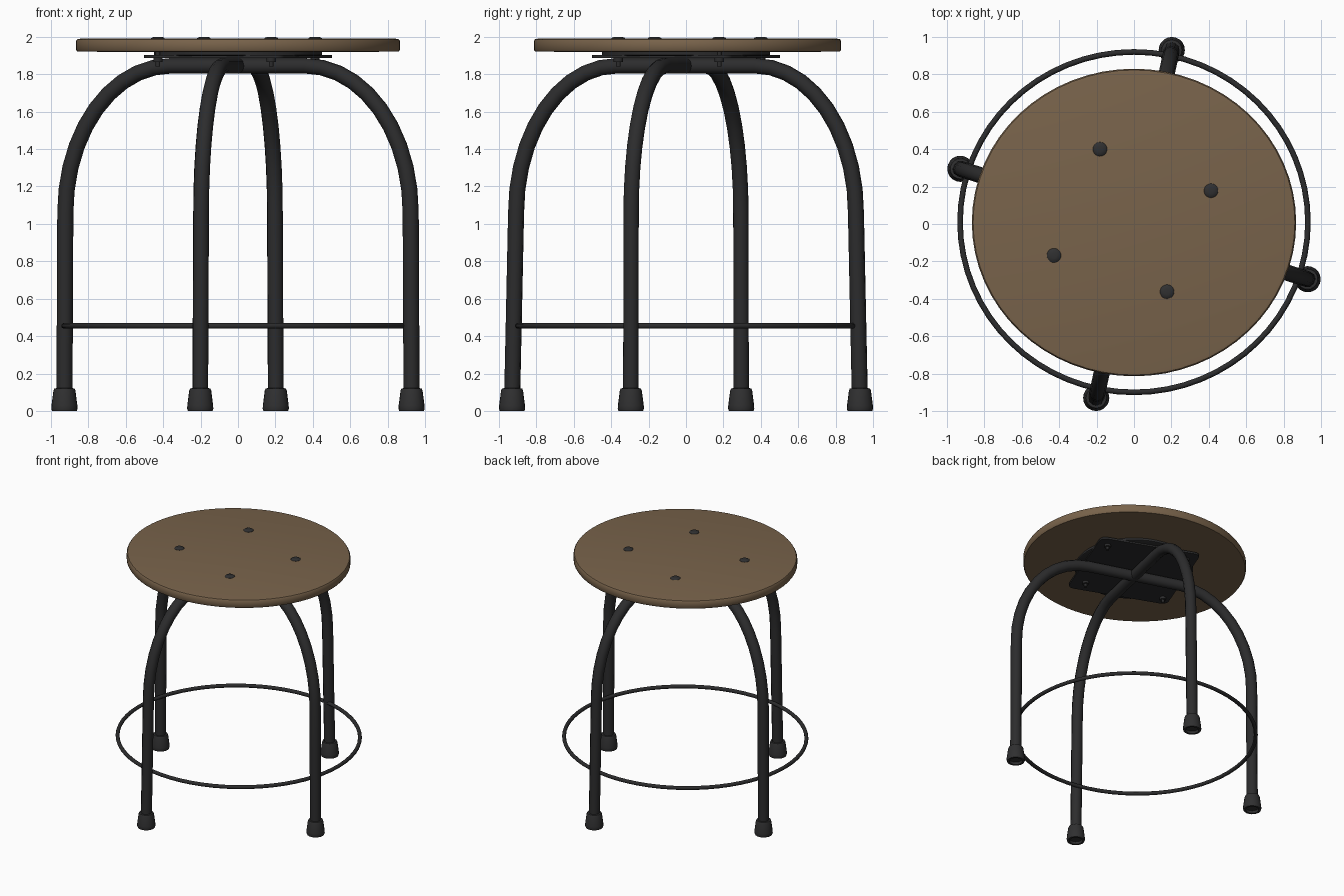
import bpy, bmesh, math
from mathutils import Vector

if "Cube" in bpy.data.objects:
    bpy.data.objects.remove(bpy.data.objects["Cube"])


def material(name, col):
    m = bpy.data.materials.new(name)
    m.diffuse_color = (*col, 1)
    m.use_nodes = True
    m.node_tree.nodes["Principled BSDF"].inputs["Base Color"].default_value = m.diffuse_color
    return m


WOOD = material("brown_wood", (0.19, 0.125, 0.07))
STEEL = material("black_steel", (0.025, 0.025, 0.026))
RUBBER = material("dark_rubber", (0.029, 0.029, 0.030))


def finish(ob, mat, angle=40):
    ob.data.materials.clear()
    ob.data.materials.append(mat)
    bpy.ops.object.select_all(action='DESELECT')
    ob.select_set(True)
    bpy.context.view_layer.objects.active = ob
    bpy.ops.object.shade_smooth_by_angle(angle=math.radians(angle))
    return ob


def add_mesh(name, bm, mat, angle=40):
    bmesh.ops.recalc_face_normals(bm, faces=bm.faces)
    me = bpy.data.meshes.new(name)
    bm.to_mesh(me)
    bm.free()
    ob = bpy.data.objects.new(name, me)
    bpy.context.collection.objects.link(ob)
    return finish(ob, mat, angle)


def lathe(name, profile, mat, sides=24, centre=(0, 0), stretch=(1, 1)):
    """Turned solid: (radius, z) profile from bottom to top, capped."""
    bm = bmesh.new()
    rings = []
    for r, z in profile:
        rings.append([bm.verts.new((
            centre[0] + r * stretch[0] * math.cos(2 * math.pi * i / sides),
            centre[1] + r * stretch[1] * math.sin(2 * math.pi * i / sides), z))
            for i in range(sides)])
    for a, b in zip(rings, rings[1:]):
        for i in range(sides):
            j = (i + 1) % sides
            bm.faces.new((a[i], a[j], b[j], b[i]))
    bm.faces.new(rings[0][::-1])
    bm.faces.new(rings[-1])
    return add_mesh(name, bm, mat)


def tube(name, pts, radius, mat, cyclic=False):
    cu = bpy.data.curves.new(name, 'CURVE')
    cu.dimensions = '3D'
    cu.bevel_depth = radius
    cu.bevel_resolution = 3
    cu.use_fill_caps = True
    sp = cu.splines.new('POLY')
    sp.points.add(len(pts) - 1)
    for p, co in zip(sp.points, pts):
        p.co = (*co, 1)
    sp.use_cyclic_u = cyclic
    ob = bpy.data.objects.new(name, cu)
    bpy.context.collection.objects.link(ob)
    bpy.ops.object.select_all(action='DESELECT')
    ob.select_set(True)
    bpy.context.view_layer.objects.active = ob
    bpy.ops.object.convert(target='MESH')
    ob = bpy.context.view_layer.objects.active
    ob.name = name
    return finish(ob, mat)


# Round wooden seat with softened rims
lathe("seat", [(0.835, 1.92), (0.992, 1.922), (1.0, 1.932), (1.0, 1.976),
               (0.992, 1.987), (0.975, 1.99)], WOOD, 64, (0, 0.008), (0.867, 0.822))


# Two bent tubes crossing under the seat, each forming a pair of legs
def leg_pair(name, foot, lean):
    foot = Vector(foot)
    r = foot.length
    d = foot / r
    knee, start = r - lean, 0.38
    half = [(r, 0.05), (r - lean * 0.5, 0.55)]
    for i in range(11):
        t = math.pi / 2 * i / 10
        half.append((start + (knee - start) * math.cos(t), 1.06 + 0.785 * math.sin(t)))
    path = half + [(-a, z) for a, z in reversed(half)]
    tube(name, [(d.x * a, d.y * a, z) for a, z in path], 0.043, STEEL)
    # Rubber feet, hollow underneath
    for s, side in ((1, "a"), (-1, "b")):
        lathe(name + "_foot_" + side,
              [(0.048, 0.02), (0.05, 0.0), (0.066, 0.0), (0.07, 0.012), (0.069, 0.03),
               (0.059, 0.108), (0.054, 0.12), (0.042, 0.122)],
              RUBBER, 20, (foot.x * s, foot.y * s))


leg_pair("side_legs", (0.928, -0.295), 0.005)
leg_pair("front_back_legs", (0.202, 0.93), 0.022)

# Foot ring
tube("foot_ring", [(0.93 * math.cos(a), 0.01 + 0.91 * math.sin(a), 0.455)
                   for a in (2 * math.pi * i / 64 for i in range(64))],
     0.015, STEEL, True)

# Mounting plate with rounded corners, turned to line up with the bolts
bm = bmesh.new()
turn, h, c = math.radians(-21), 0.40, 0.05
outline = []
for k in range(4):
    q = k * math.pi / 2
    for i in range(5):
        t = q + math.pi / 2 * i / 4
        x = (h - c) * (1 if k in (0, 3) else -1) + c * math.cos(t)
        y = (h - c) * (1 if k in (0, 1) else -1) + c * math.sin(t)
        outline.append((x * math.cos(turn) - y * math.sin(turn),
                        x * math.sin(turn) + y * math.cos(turn)))
low = bm.faces.new([bm.verts.new((x, y, 1.886)) for x, y in outline])
ext = bmesh.ops.extrude_face_region(bm, geom=[low], use_keep_orig=True)
bmesh.ops.translate(bm, vec=(0, 0, 0.016),
                    verts=[v for v in ext["geom"] if isinstance(v, bmesh.types.BMVert)])
add_mesh("mounting_plate", bm, STEEL)

# Swivel disc between the plate and the seat
lathe("swivel_disc", [(0.44, 1.898), (0.45, 1.903), (0.45, 1.922)], STEEL, 40)

# Bolts: domed heads on the seat, shank and nut below the plate
for n, p in enumerate([(-0.182, 0.40), (0.412, 0.178), (-0.428, -0.168), (0.177, -0.362)]):
    lathe(f"bolt_head_{n + 1}", [(0.038, 1.98), (0.038, 1.991), (0.031, 1.997), (0.015, 2.0)],
          RUBBER, 20, p)
    lathe(f"bolt_nut_{n + 1}", [(0.012, 1.842), (0.012, 1.866), (0.025, 1.866), (0.025, 1.888),
                                (0.012, 1.888), (0.012, 1.93)], STEEL, 12, p)
